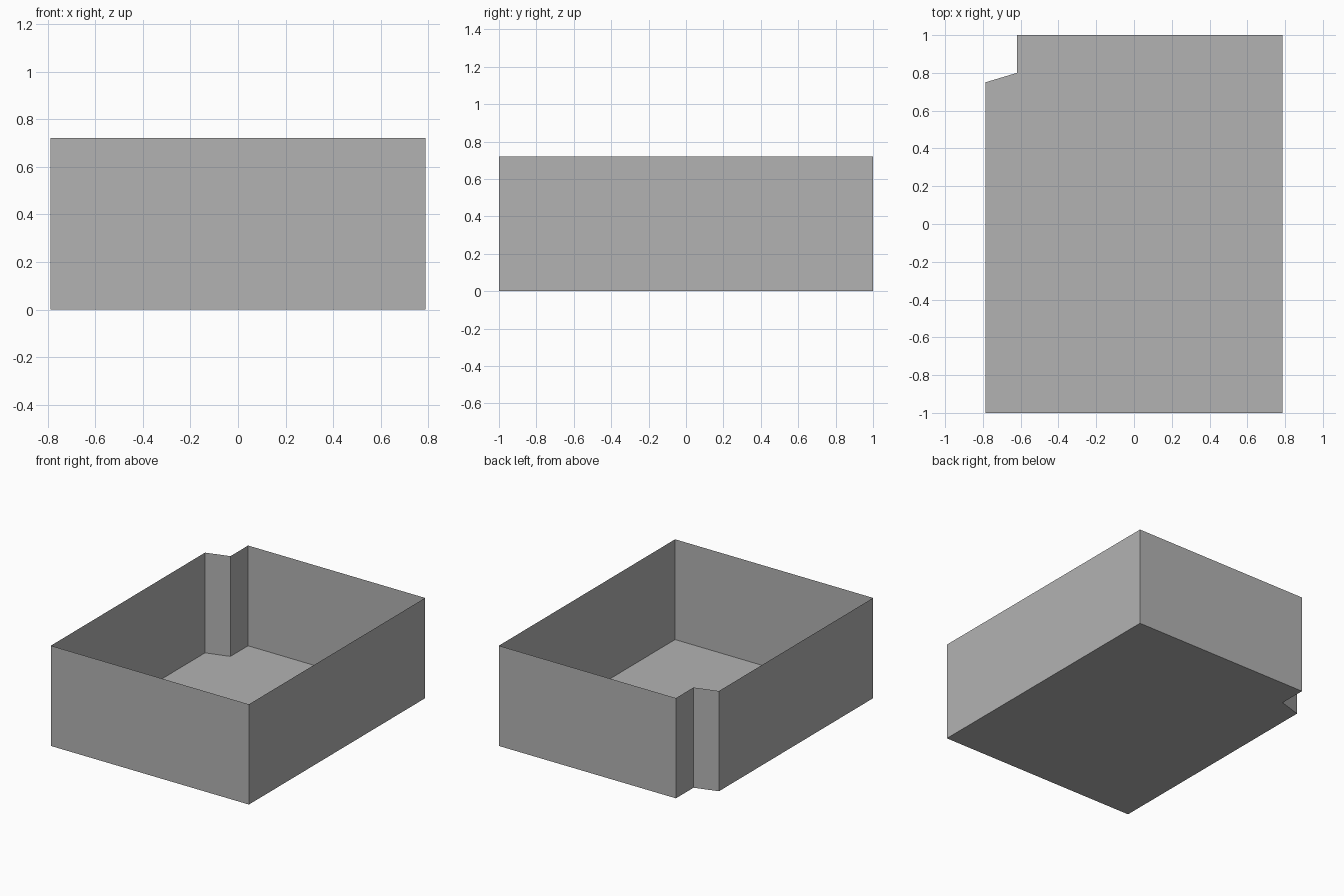
import bpy
import bmesh

HALF_WIDTH, HALF_DEPTH, HEIGHT = 0.787, 1.0, 0.72

cube = bpy.data.objects.get("Cube")
if cube:
    bpy.data.objects.remove(cube, do_unlink=True)

# Plain grey material
grey = bpy.data.materials.new("plain grey")
grey.use_nodes = True
color = (0.45, 0.45, 0.45, 1.0)
grey.diffuse_color = color
grey.node_tree.nodes["Principled BSDF"].inputs["Base Color"].default_value = color

# Floor outline with the notched back corner
outline = [
    (-HALF_WIDTH, -HALF_DEPTH),
    (HALF_WIDTH, -HALF_DEPTH),
    (HALF_WIDTH, HALF_DEPTH),
    (-0.62, HALF_DEPTH),
    (-0.62, 0.80),
    (-HALF_WIDTH, 0.75),
]

# Open tray: floor plus thin upright walls, facing outward
bm = bmesh.new()
bottom = [bm.verts.new((x, y, 0)) for x, y in outline]
top = [bm.verts.new((x, y, HEIGHT)) for x, y in outline]
bm.faces.new(bottom[::-1])
for i in range(len(outline)):
    j = (i + 1) % len(outline)
    bm.faces.new((bottom[i], bottom[j], top[j], top[i]))

mesh = bpy.data.meshes.new("open_tray")
bm.to_mesh(mesh)
bm.free()
mesh.materials.append(grey)
tray = bpy.data.objects.new("open_tray", mesh)
bpy.context.collection.objects.link(tray)
